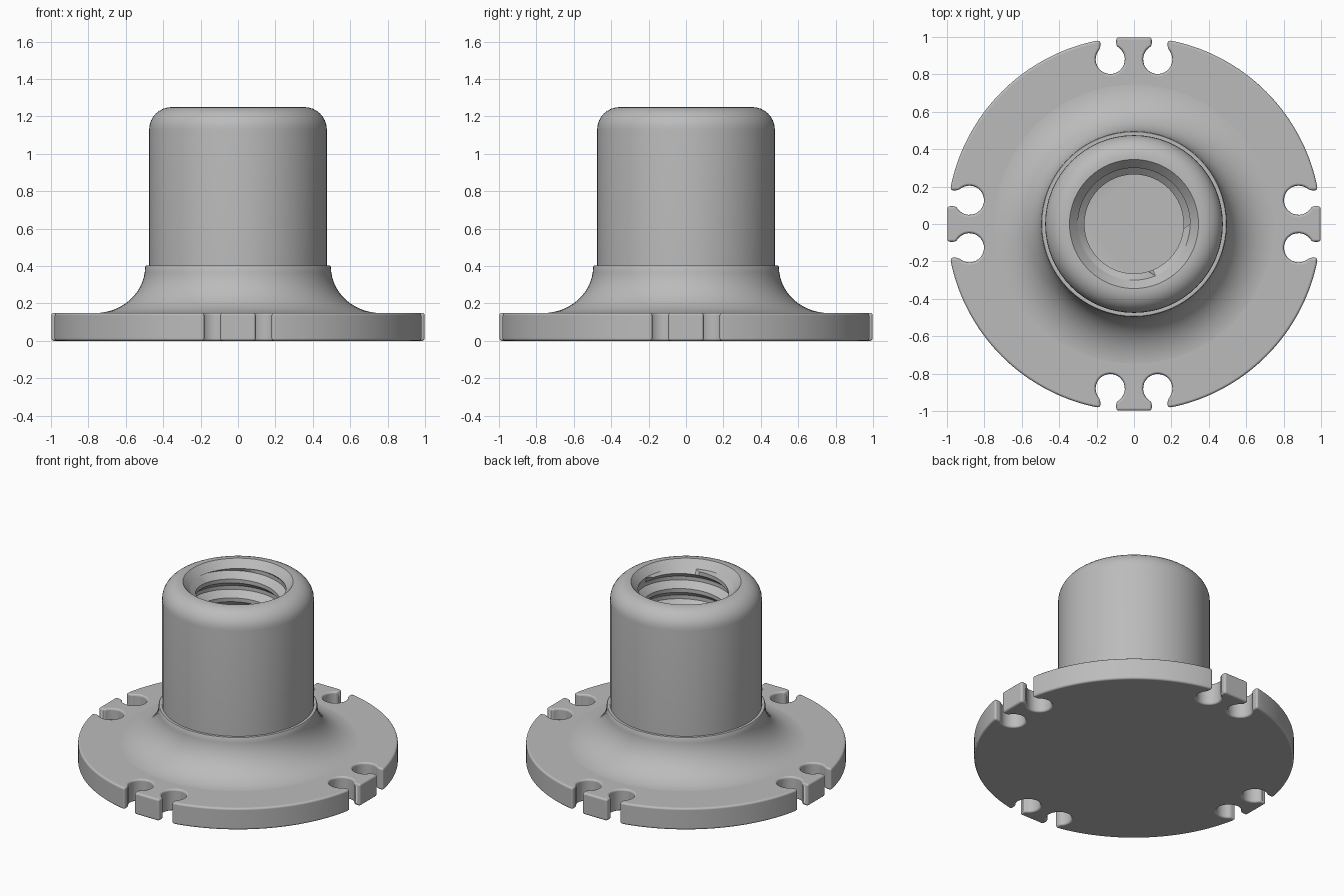
import bpy, bmesh
from math import sin, cos, pi, radians, asin, atan2, floor

cube = bpy.data.objects.get("Cube")
if cube:
    bpy.data.objects.remove(cube)

grey = bpy.data.materials.new("plain_grey")
grey.use_nodes = True
colour = (0.5, 0.5, 0.5, 1)
grey.diffuse_color = colour
grey.node_tree.nodes["Principled BSDF"].inputs["Base Color"].default_value = colour


def finish(name, bm, angle=30):
    """Turn a bmesh into a smooth-shaded object with sharp edges kept."""
    bmesh.ops.remove_doubles(bm, verts=bm.verts, dist=0.0005)
    mesh = bpy.data.meshes.new(name)
    bm.to_mesh(mesh)
    bm.free()
    obj = bpy.data.objects.new(name, mesh)
    bpy.context.collection.objects.link(obj)
    mesh.materials.append(grey)
    bpy.ops.object.select_all(action='DESELECT')
    obj.select_set(True)
    bpy.context.view_layer.objects.active = obj
    bpy.ops.object.shade_smooth_by_angle(angle=radians(angle))
    return obj


def arc(cx, cy, rx, ry, start, end, n):
    """Points on an elliptical arc, angles in degrees."""
    return [(cx + rx * cos(radians(start + (end - start) * i / n)),
             cy + ry * sin(radians(start + (end - start) * i / n))) for i in range(n + 1)]


# Flange outline: one keyhole notch beside the +y tab, mirrored, then turned four times
HOLE_X, HOLE_Y, HOLE_R = 0.127, 0.88, 0.078
SLOT_IN, SLOT_OUT = 0.095, 0.18
a_out = math_out = 180 / pi * asin((SLOT_OUT - HOLE_X) / HOLE_R)
a_in = 180 / pi * asin((HOLE_X - SLOT_IN) / HOLE_R)
notch = [(SLOT_OUT, 0.982), (SLOT_OUT, 0.96)]
notch += arc(HOLE_X, HOLE_Y, HOLE_R, HOLE_R, 90 - a_out, -270 + a_in, 24)
notch += [(SLOT_IN, 0.965), (SLOT_IN, 0.998)]
rim_start = atan2(0.982, SLOT_OUT) * 180 / pi
rim = arc(0, 0, 1, 1, 90 - rim_start, rim_start, 32)[1:-1]
quarter = rim + notch + [(-x, y) for x, y in reversed(notch)]

bm = bmesh.new()
outline = []
for turn in range(4):
    c, s = round(cos(turn * pi / 2)), round(sin(turn * pi / 2))
    outline += [bm.verts.new((c * x - s * y, s * x + c * y, 0)) for x, y in quarter]
base = bm.faces.new(outline)
top = bmesh.ops.extrude_face_region(bm, geom=[base])
bmesh.ops.translate(bm, vec=(0, 0, 0.15),
                    verts=[v for v in top["geom"] if isinstance(v, bmesh.types.BMVert)])
bmesh.ops.recalc_face_normals(bm, faces=bm.faces)
flange = finish("flange", bm)
bevel = flange.modifiers.new("rounded_edges", 'BEVEL')
bevel.width = 0.014
bevel.segments = 3
bevel.limit_method = 'ANGLE'
bevel.angle_limit = radians(40)
bevel.harden_normals = True

# Flared collar, barrel, rounded shoulder and countersink, turned about z
SIDES = 64
profile = arc(0.765, 0.395, 0.268, 0.246, 270, 180, 14)
profile += [(0.493, 0.402), (0.475, 0.402), (0.475, 1.13)]
profile += arc(0.355, 1.13, 0.12, 0.12, 0, 90, 8)[1:]
profile += [(0.345, 1.25), (0.30, 1.20)]
bm = bmesh.new()
pts = [bm.verts.new((r, 0, z)) for r, z in profile]
edges = [bm.edges.new(pair) for pair in zip(pts, pts[1:])]
bmesh.ops.spin(bm, geom=pts + edges, cent=(0, 0, 0), axis=(0, 0, 1),
               angle=2 * pi, steps=SIDES)
bmesh.ops.remove_doubles(bm, verts=bm.verts, dist=0.0005)
bmesh.ops.recalc_face_normals(bm, faces=bm.faces)
barrel = finish("barrel", bm)

# Threaded bore: rows of points climb one pitch per turn and stop flat at both ends
FLOOR, MOUTH, PITCH = 0.16, 1.20, 0.13
CREST, ROOT = 0.265, 0.31
section = [(0, CREST), (0.2, CREST), (0.5, ROOT), (0.7, ROOT)]


def thread_point(row, col):
    turn, step = divmod(row, len(section))
    frac, r = section[step]
    a = 2 * pi * col / SIDES
    z = FLOOR + PITCH * (turn + frac + col / SIDES - 1)
    if z >= MOUTH:
        z, r = MOUTH, 0.30
    elif z <= FLOOR:
        z, r = FLOOR, 0.28
    return (r * cos(a), r * sin(a), z)


bm = bmesh.new()
rows = len(section) * (floor((MOUTH - FLOOR) / PITCH) + 3)
grid = [[bm.verts.new(thread_point(i, j)) for j in range(SIDES + 1)] for i in range(rows)]
for low, high in zip(grid, grid[1:]):
    for j in range(SIDES):
        bm.faces.new((low[j], high[j], high[j + 1], low[j + 1]))
bmesh.ops.dissolve_degenerate(bm, dist=0.0005, edges=bm.edges)
# Flat floor of the blind hole
ring = [bm.verts.new((0.28 * cos(2 * pi * j / SIDES), 0.28 * sin(2 * pi * j / SIDES), FLOOR))
        for j in range(SIDES)]
bm.faces.new(ring)
finish("threaded_bore", bm)
